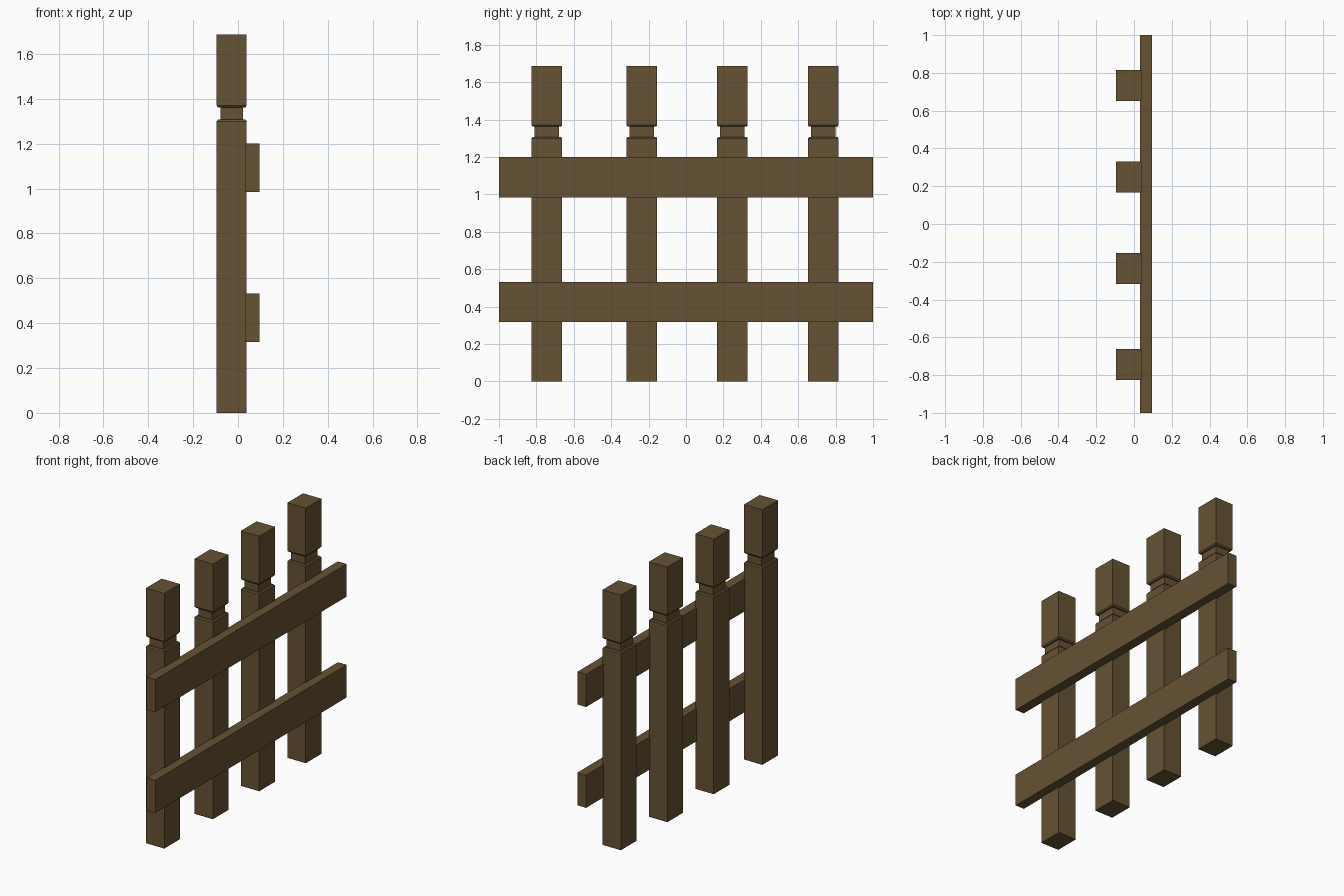
import bpy
import bmesh

cube = bpy.data.objects.get("Cube")
if cube:
    bpy.data.objects.remove(cube, do_unlink=True)

wood = bpy.data.materials.new("brown_wood")
wood.use_nodes = True
colour = (0.133, 0.084, 0.034, 1)
wood.diffuse_color = colour
bsdf = wood.node_tree.nodes["Principled BSDF"]
bsdf.inputs["Base Color"].default_value = colour
bsdf.inputs["Roughness"].default_value = 0.9


def square_loft(name, centre, half, levels):
    """Stack rectangular rings, each given as (height, inset), into a closed solid."""
    bm = bmesh.new()
    rings = []
    for z, inset in levels:
        hx, hy = half[0] - inset, half[1] - inset
        rings.append([bm.verts.new((sx * hx, sy * hy, z))
                      for sx, sy in ((-1, -1), (1, -1), (1, 1), (-1, 1))])
    for low, high in zip(rings, rings[1:]):
        for i in range(4):
            j = (i + 1) % 4
            bm.faces.new((low[i], low[j], high[j], high[i]))
    bm.faces.new(rings[0][::-1])
    bm.faces.new(rings[-1])
    bmesh.ops.recalc_face_normals(bm, faces=bm.faces)
    mesh = bpy.data.meshes.new(name)
    bm.to_mesh(mesh)
    bm.free()
    mesh.materials.append(wood)
    obj = bpy.data.objects.new(name, mesh)
    obj.location = (*centre, 0)
    bpy.context.collection.objects.link(obj)
    return obj


# Posts with a notched neck below the head
post_levels = [(0, 0), (1.3, 0), (1.308, 0.006), (1.308, 0.016),
               (1.362, 0.016), (1.362, 0.006), (1.37, 0), (1.687, 0)]
for n, y in enumerate((-0.744, -0.236, 0.248, 0.734), 1):
    square_loft(f"post_{n}", (-0.028, y), (0.067, 0.082), post_levels)

# Horizontal rails along the left side of the posts
for name, bottom, top in (("lower_rail", 0.317, 0.533), ("upper_rail", 0.984, 1.2)):
    square_loft(name, (0.063, 0), (0.032, 1), [(bottom, 0), (top, 0)])
